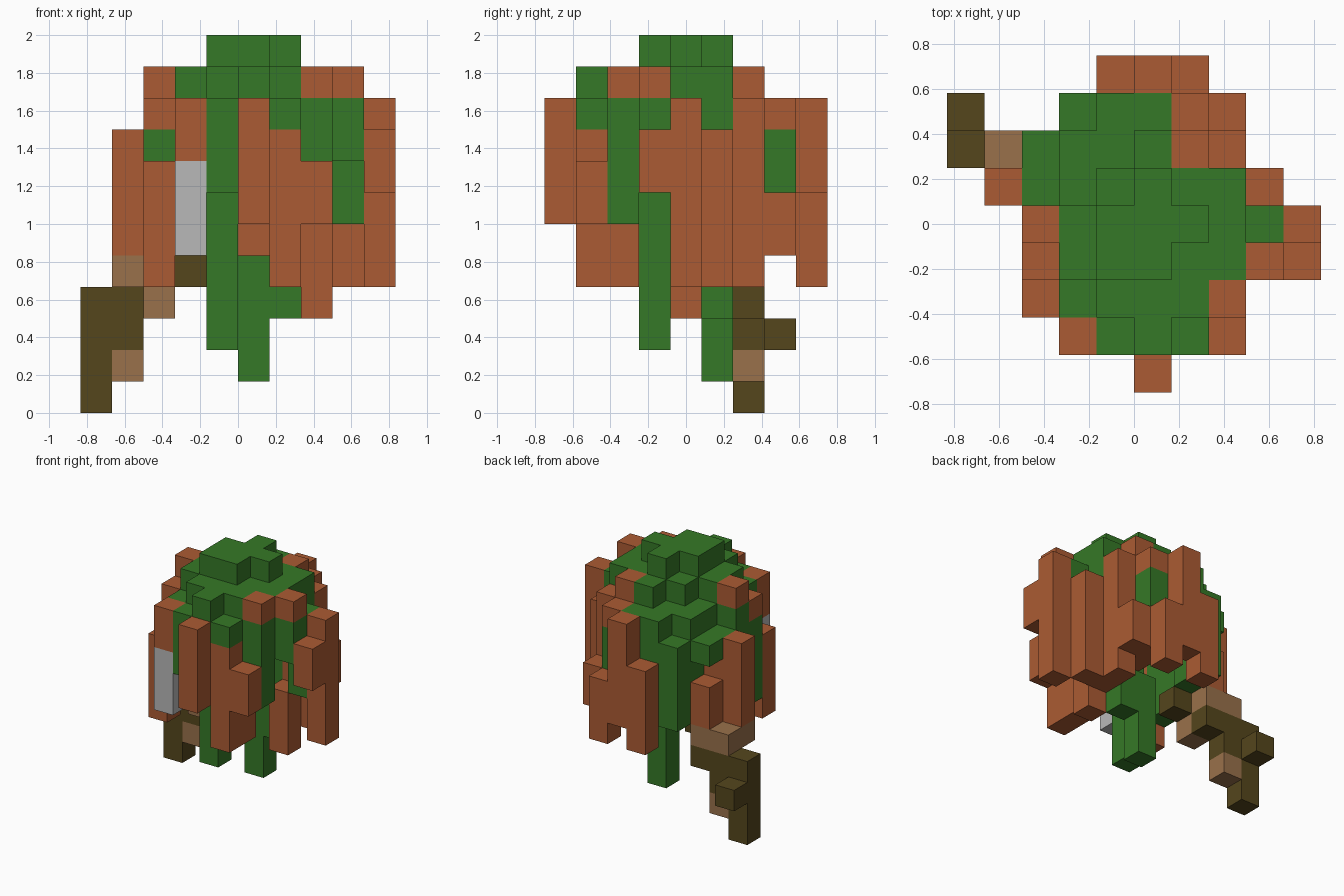
import bpy
import bmesh
from mathutils import Vector

cube = bpy.data.objects.get("Cube")
if cube:
    bpy.data.objects.remove(cube, do_unlink=True)

UNIT = 1 / 6
ORIGIN = Vector((-5, -4.5, 0))


def make_material(name, colour):
    mat = bpy.data.materials.new(name)
    mat.use_nodes = True
    rgba = (*colour, 1)
    mat.diffuse_color = rgba
    for node in mat.node_tree.nodes:
        if node.type == "BSDF_PRINCIPLED":
            node.inputs["Base Color"].default_value = rgba
    return mat


green = make_material("leaf green", (.036, .19, .02))
brown = make_material("rust brown", (.41, .105, .033))
bark = make_material("dark bark", (.09, .061, .012))
tan = make_material("tan wood", (.32, .164, .07))
grey = make_material("light grey", (.485, .485, .485))

# Every block cell remembers its part and its colour
cells = {}


def blocks(part, mat, x, y, low, high, wide=1, deep=1):
    """Fill a box of block cells, from layer low to layer high inclusive."""
    for i in range(x, x + wide):
        for j in range(y, y + deep):
            for k in range(low, high + 1):
                cells[i, j, k] = (part, mat)


def strands(part, mat, columns):
    """Fill several hanging columns given as (x, y, low, high)."""
    for column in columns:
        blocks(part, mat, *column)


# Leafy canopy, hollow underneath, and stepped crown
blocks("canopy", green, 3, 2, 8, 9, wide=4, deep=5)
blocks("crown", green, 4, 2, 10, 10, wide=4, deep=4)
blocks("crown", green, 3, 3, 10, 10, deep=2)
blocks("crown", green, 5, 6, 10, 10)
blocks("crown_top", green, 4, 3, 11, 11, wide=2, deep=2)
strands("crown_top", green, [(6, 4, 11, 11), (5, 5, 11, 11)])

# Front strands
strands("front_strands", green, [(4, 1, 7, 9), (5, 1, 6, 10), (6, 1, 9, 9)])
strands("front_strands", brown, [
    (5, 0, 6, 9), (6, 1, 4, 8), (7, 1, 6, 7), (3, 1, 8, 9), (6, 2, 4, 5)])
blocks("grey_panel", grey, 3, 1, 5, 7)

# Strands on the left (+x) side
strands("left_strands", green, [
    (7, 2, 6, 9), (7, 3, 8, 10), (7, 4, 8, 10), (8, 3, 8, 9),
    (8, 4, 6, 9), (7, 5, 9, 10)])
strands("left_strands", brown, [
    (7, 2, 10, 10), (8, 3, 10, 10), (9, 3, 7, 8), (9, 4, 4, 9),
    (7, 4, 3, 5), (7, 5, 4, 8), (8, 5, 4, 8)])

# Strands on the right (-x) side
strands("right_strands", green, [
    (2, 3, 5, 8), (2, 4, 5, 9), (2, 5, 8, 8), (2, 6, 8, 8)])
strands("right_strands", brown, [
    (2, 2, 4, 7), (2, 3, 9, 9), (2, 4, 10, 10), (1, 5, 5, 8),
    (2, 5, 4, 7), (2, 6, 5, 6)])

# Back strands
strands("back_strands", green, [
    (3, 6, 5, 7), (3, 7, 5, 8), (4, 7, 7, 9), (5, 7, 7, 9), (6, 7, 7, 8)])
strands("back_strands", brown, [
    (6, 6, 5, 10), (7, 6, 4, 9), (6, 7, 9, 9), (6, 7, 5, 6), (7, 7, 5, 6),
    (4, 8, 4, 7), (5, 8, 5, 9), (6, 8, 4, 6)])

# Long hanging vines
strands("vines", green, [(4, 3, 2, 7), (5, 5, 1, 4), (6, 5, 3, 7)])

# Crooked branch
strands("branch", bark, [
    (3, 5, 4, 4), (2, 6, 3, 3), (1, 6, 2, 3), (0, 6, 0, 3), (0, 7, 2, 2)])
strands("branch", tan, [
    (2, 5, 3, 3), (2, 6, 4, 4), (1, 6, 4, 4), (1, 5, 4, 4), (1, 6, 1, 1)])


def build_part(part):
    """Make one mesh from the exposed sides of the part's cells."""
    bm = bmesh.new()
    mats = []
    corners = {}

    def vertex(point):
        key = tuple(round(c) for c in point)
        if key not in corners:
            corners[key] = bm.verts.new((Vector(key) + ORIGIN) * UNIT)
        return corners[key]

    for cell, (owner, mat) in cells.items():
        if owner != part:
            continue
        if mat not in mats:
            mats.append(mat)
        for axis in range(3):
            for side in (0, 1):
                neighbour = list(cell)
                neighbour[axis] += 2 * side - 1
                if tuple(neighbour) in cells:
                    continue
                u, v = Vector(), Vector()
                u[(axis + 1) % 3] = 1
                v[(axis + 2) % 3] = 1
                start = Vector(cell)
                start[axis] += side
                ring = [start, start + u, start + u + v, start + v]
                if not side:
                    ring.reverse()
                face = bm.faces.new([vertex(p) for p in ring])
                face.material_index = mats.index(mat)

    mesh = bpy.data.meshes.new(part)
    bm.to_mesh(mesh)
    bm.free()
    for mat in mats:
        mesh.materials.append(mat)
    bpy.context.collection.objects.link(bpy.data.objects.new(part, mesh))


for part in sorted({owner for owner, _ in cells.values()}):
    build_part(part)
